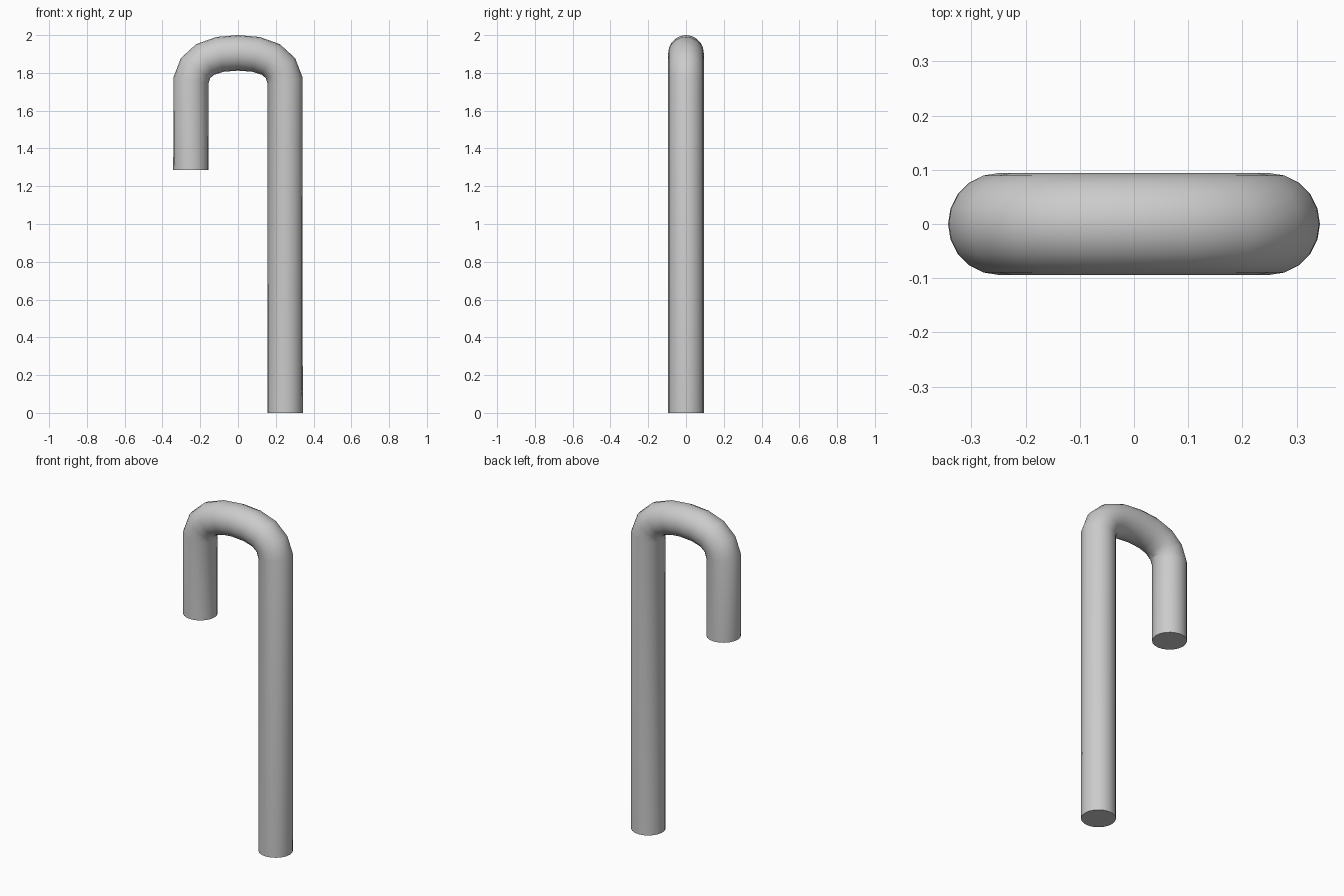
import bpy

if "Cube" in bpy.data.objects:
    bpy.data.objects.remove(bpy.data.objects["Cube"])

RADIUS = 0.094
LEG_X = 0.249

# Right half of the arch, from the shoulder to just before the crown
arch = [(LEG_X, 1.76), (0.225, 1.825), (0.174, 1.871), (0.096, 1.898)]

# Full centre line: long leg, arch, short hooked end
path = [(LEG_X, 0.0)] + arch + [(0.0, 2.0 - RADIUS)]
path += [(-x, z) for x, z in reversed(arch)] + [(-LEG_X, 1.285)]

# Round 20-sided tube swept along the centre line
curve = bpy.data.curves.new("cane", 'CURVE')
curve.dimensions = '3D'
curve.bevel_depth = RADIUS
curve.bevel_resolution = 8
curve.use_fill_caps = True
spline = curve.splines.new('POLY')
spline.points.add(len(path) - 1)
for point, (x, z) in zip(spline.points, path):
    point.co = (x, 0, z, 1)

cane = bpy.data.objects.new("cane", curve)
bpy.context.collection.objects.link(cane)

# Turn into a mesh, smooth along the tube with crisp end caps
bpy.context.view_layer.objects.active = cane
cane.select_set(True)
bpy.ops.object.convert(target='MESH')
bpy.ops.object.shade_smooth_by_angle()
